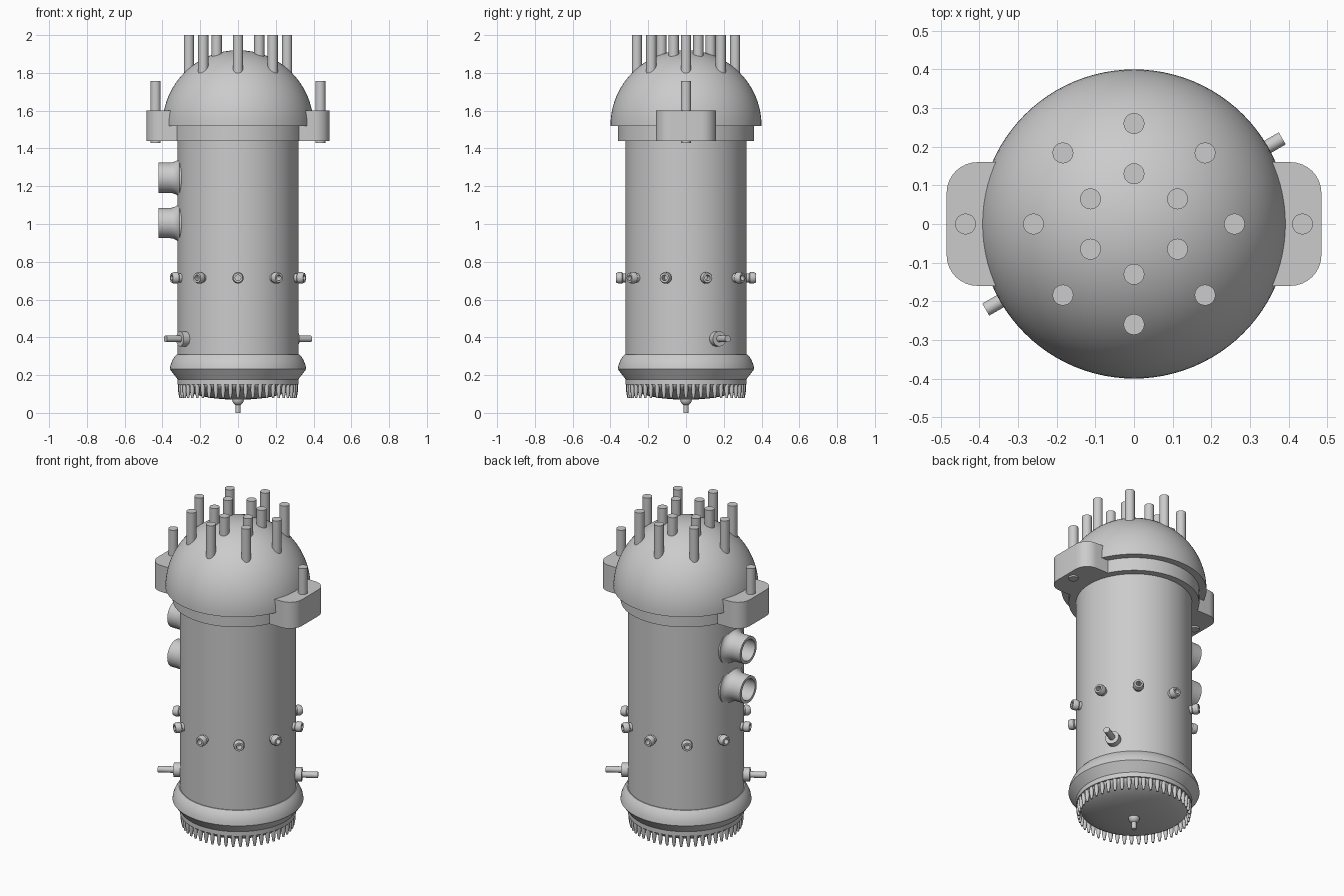
import bpy, bmesh
from math import sin, cos, pi, radians
from mathutils import Vector

if "Cube" in bpy.data.objects:
    bpy.data.objects.remove(bpy.data.objects["Cube"], do_unlink=True)

steel = bpy.data.materials.new("steel grey")
steel.use_nodes = True
GREY = (0.6, 0.6, 0.6, 1)
steel.diffuse_color = GREY
steel.node_tree.nodes["Principled BSDF"].inputs["Base Color"].default_value = GREY

UP = Vector((0, 0, 1))


def finish(name, bm):
    bmesh.ops.remove_doubles(bm, verts=bm.verts, dist=1e-5)
    bmesh.ops.recalc_face_normals(bm, faces=bm.faces)
    mesh = bpy.data.meshes.new(name)
    bm.to_mesh(mesh)
    bm.free()
    mesh.materials.append(steel)
    obj = bpy.data.objects.new(name, mesh)
    bpy.context.collection.objects.link(obj)
    bpy.ops.object.select_all(action="DESELECT")
    obj.select_set(True)
    bpy.context.view_layer.objects.active = obj
    bpy.ops.object.shade_smooth_by_angle(angle=radians(30))
    return obj


def lathe(name, profile, origin=(0, 0, 0), axis=UP, sides=24):
    """Turn (radius, distance) points around an axis through origin."""
    bm = bmesh.new()
    turn = UP.rotation_difference(Vector(axis))
    rings = []
    for r, d in profile:
        ring = []
        for i in range(sides):
            a = 2 * pi * i / sides
            ring.append(bm.verts.new(Vector(origin) + turn @ Vector((r * cos(a), r * sin(a), d))))
        rings.append(ring)
    for low, high in zip(rings, rings[1:]):
        for i in range(sides):
            j = (i + 1) % sides
            bm.faces.new((low[i], low[j], high[j], high[i]))
    return finish(name, bm)


def rod(name, r, start, end, origin=(0, 0, 0), axis=UP, sides=24):
    return lathe(name, [(0, start), (r, start), (r, end), (0, end)], origin, axis, sides)


def around(count, first=0):
    return [radians(first) + 2 * pi * i / count for i in range(count)]


# Main vessel, collar and domed head
rod("vessel_body", 0.32, 0.25, 1.5, sides=96)
rod("head_collar", 0.36, 1.44, 1.53, sides=96)
dome = [(0, 1.52)] + [(0.4 * cos(t * pi / 48), 1.52 + 0.4 * sin(t * pi / 48)) for t in range(25)]
lathe("domed_head", dome, sides=96)

# Control rods standing on the head in two rings
for count, first, radius in ((6, 30, 0.13), (8, 0, 0.26)):
    for a in around(count, first):
        rod("control_rod", 0.027, 1.7, 2.0, (radius * cos(a), radius * sin(a), 0))

# Side lugs with rounded outer corners, each holding a bolt
for side, label in ((1, "left"), (-1, "right")):
    outline = [(0.25, -0.16)]
    for sign, start in ((-1, -90), (1, 0)):
        for k in range(9):
            a = radians(start + k * 11.25)
            outline.append((0.405 + 0.08 * cos(a), sign * 0.08 + 0.08 * sin(a)))
    outline.append((0.25, 0.16))
    bm = bmesh.new()
    base = bm.faces.new([bm.verts.new((side * x, y, 1.44)) for x, y in outline])
    lifted = bmesh.ops.extrude_face_region(bm, geom=[base], use_keep_orig=True)
    bmesh.ops.translate(bm, vec=(0, 0, 0.16), verts=[v for v in lifted["geom"] if isinstance(v, bmesh.types.BMVert)])
    finish(label + "_lug", bm)
    rod(label + "_lug_bolt", 0.027, 1.43, 1.757, (side * 0.436, 0, 0))

# Two large open nozzles with flared roots on the right
flare = [(0.08 + 0.035 * (1 - sin(t * pi / 16)), 0.365 - 0.055 * cos(t * pi / 16)) for t in range(9)]
nozzle = [(0.115, 0.27)] + flare + [(0.08, 0.42), (0.063, 0.42), (0.063, 0.3)]
for z in (1.005, 1.245):
    lathe("large_nozzle", nozzle, (0, 0, z), (-1, 0, 0), 48)

# Ring of small hollow ports
port = [(0.024, 0.3), (0.024, 0.333), (0.03, 0.338), (0.03, 0.358), (0.025, 0.37),
        (0.015, 0.37), (0.015, 0.31), (0, 0.31)]
for a in around(10, 18):
    lathe("small_port", port, (0, 0, 0.715), (cos(a), sin(a), 0))

# Two stepped drain pins on opposite sides
for a in around(2, 30):
    out = (cos(a), sin(a), 0)
    rod("drain_boss", 0.04, 0.29, 0.355, (0, 0, 0.392), out)
    rod("drain_pin", 0.018, 0.3, 0.443, (0, 0, 0.392), out)

# Swollen base ring above a shallow dished bottom
lathe("base_ring", [(0.3, 0.31), (0.325, 0.31), (0.338, 0.295), (0.349, 0.275), (0.357, 0.255),
                    (0.361, 0.232), (0.32, 0.178), (0.32, 0.15), (0.29, 0.15)], sides=96)
dish = [(0.31 * cos(t * pi / 24), 0.155 - 0.085 * sin(t * pi / 24)) for t in range(13)]
lathe("dished_bottom", dish, sides=96)

# Tapered studs under the base ring
for a in around(48):
    lathe("base_stud", [(0.012, 0.16), (0.012, 0.115), (0.006, 0.08), (0, 0.08)],
          (0.305 * cos(a), 0.305 * sin(a), 0), sides=12)

# Bottom outlet: rounded boss and thin pin
boss = [(0.031 * sin(t * pi / 16), 0.07 - 0.031 * cos(t * pi / 16)) for t in range(17)]
lathe("outlet_boss", boss)
rod("outlet_pin", 0.013, 0, 0.06)
